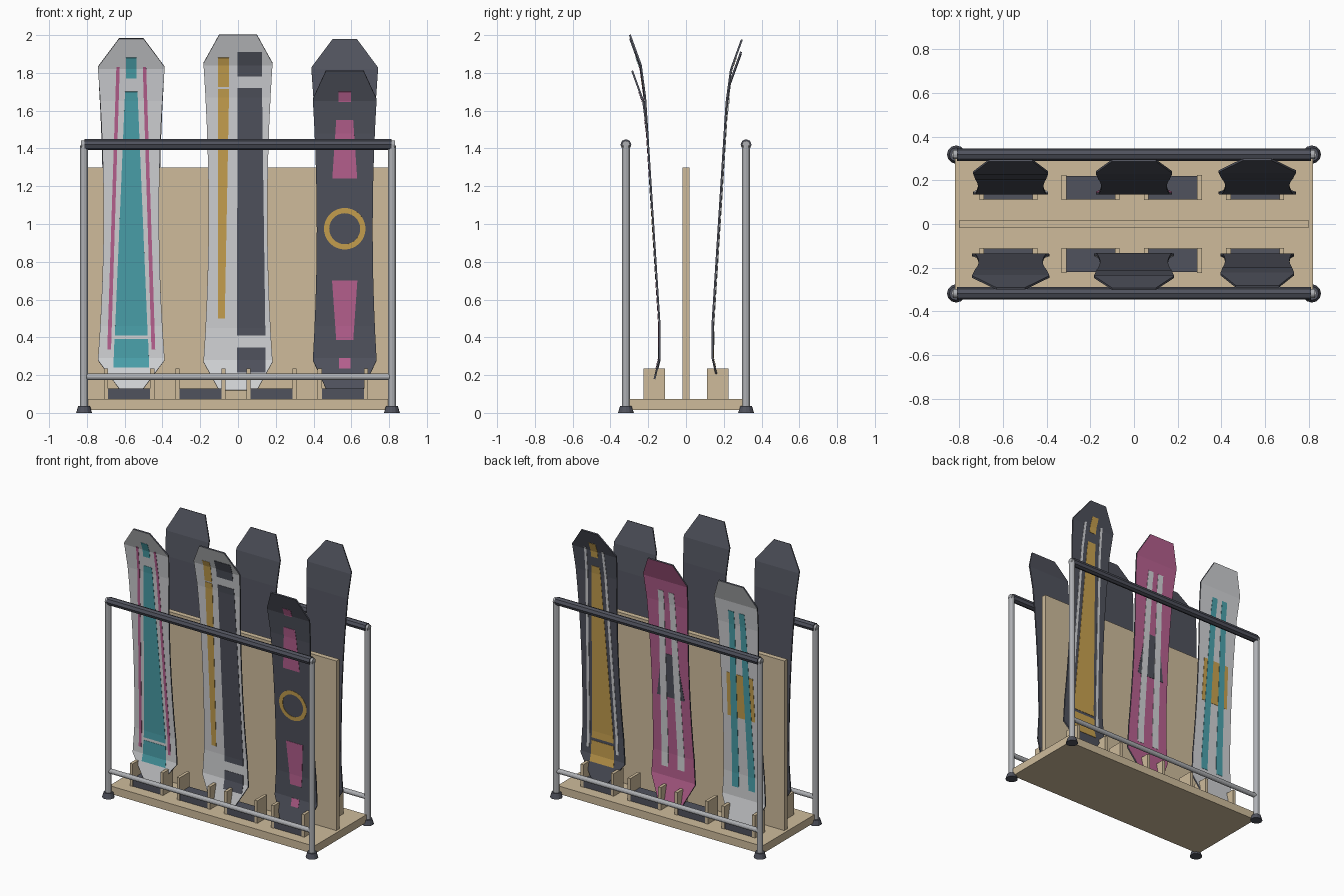
import bpy, bmesh, math
from mathutils import Vector

cube = bpy.data.objects.get("Cube")
if cube:
    bpy.data.objects.remove(cube, do_unlink=True)


def material(name, rgb):
    m = bpy.data.materials.new(name)
    m.use_nodes = True
    m.diffuse_color = (*rgb, 1)
    m.node_tree.nodes["Principled BSDF"].inputs["Base Color"].default_value = (*rgb, 1)
    return m


WOOD = material("pale wood", (0.62, 0.50, 0.33))
METAL = material("brushed metal", (0.42, 0.43, 0.45))
DARK = material("charcoal", (0.08, 0.085, 0.11))
WHITE = material("off white", (0.64, 0.65, 0.67))
TEAL = material("teal", (0.07, 0.36, 0.41))
PINK = material("magenta pink", (0.48, 0.12, 0.28))
GOLD = material("gold", (0.58, 0.36, 0.08))


def finish(name, bm, *mats):
    mesh = bpy.data.meshes.new(name)
    bm.to_mesh(mesh)
    bm.free()
    for m in mats:
        mesh.materials.append(m)
    ob = bpy.data.objects.new(name, mesh)
    bpy.context.collection.objects.link(ob)
    return ob


def box(name, mat, x, y, z):
    """Box from (min, max) pairs."""
    bm = bmesh.new()
    bmesh.ops.create_cube(bm, size=1)
    for v in bm.verts:
        v.co = Vector([(a + b) / 2 + c * (b - a) for c, (a, b) in zip(v.co, (x, y, z))])
    return finish(name, bm, mat)


def tube(name, mat, start, end, r1, r2=None, sides=12):
    """Capped tube or cone between two points."""
    start, end = Vector(start), Vector(end)
    axis = end - start
    bm = bmesh.new()
    bmesh.ops.create_cone(bm, cap_ends=True, segments=sides, radius1=r1,
                          radius2=r2 or r1, depth=axis.length)
    turn = axis.to_track_quat('Z', 'Y')
    for v in bm.verts:
        v.co = turn @ v.co + (start + end) / 2
    return finish(name, bm, mat)


# Curvature of a board: (distance from the end, outward kick)
KICK = [(0, 0.06), (0.16, 0.012), (0.33, 0)]


class Board:
    def __init__(self, name, x, side, bottom, top, half, waist, tip, mat):
        self.name, self.x, self.side = name, x, side
        self.bottom, self.top = bottom, top
        # outline: narrow ends, wide shoulders, curved sidecut
        low, high = bottom + 0.15, top - 0.15
        rows = [(bottom, -tip, tip)]
        for i in range(11):
            t = i / 5 - 1
            w = waist + (half - waist) * t * t
            rows.append((low + (high - low) * i / 10, -w, w))
        rows.append((top, -tip, tip))
        body = self.strip("board", rows, 0, 0.01, mat, DARK)
        mod = body.modifiers["Solidify"]
        mod.material_offset = mod.material_offset_rim = 1

    def point(self, u, z, lift):
        d = min(z - self.bottom, self.top - z)
        kick = 0
        for (d0, k0), (d1, k1) in zip(KICK, KICK[1:]):
            if d0 <= d <= d1:
                kick = k0 + (k1 - k0) * (d - d0) / (d1 - d0)
        y = 0.138 + (z - 0.36) * 0.0635 + kick + lift
        return (self.x - self.side * u, self.side * y, z)

    def plate(self, part, bm, thick, *mats):
        ob = finish(self.name + "_" + part, bm, *mats)
        mod = ob.modifiers.new("Solidify", 'SOLIDIFY')
        mod.thickness, mod.offset = thick, -1
        return ob

    def strip(self, part, rows, lift, thick, *mats):
        """Plate on the board surface from (height, left, right) rows, low to high."""
        full = list(rows)
        for d, _ in KICK[1:]:
            for z in (self.bottom + d, self.top - d):
                for (za, la, ra), (zb, lb, rb) in zip(rows, rows[1:]):
                    if za < z < zb:
                        f = (z - za) / (zb - za)
                        full.append((z, la + (lb - la) * f, ra + (rb - ra) * f))
        bm = bmesh.new()
        last = None
        for z, l, r in sorted(full):
            pair = [bm.verts.new(self.point(u, z, lift)) for u in (l, r)]
            if last:
                bm.faces.new((last[0], last[1], pair[1], pair[0]))
            last = pair
        return self.plate(part, bm, thick, *mats)

    def decal(self, part, mat, z0, w0, z1, w1, c0=0, c1=None, lift=0.003):
        """Tapered stripe: height, half width and centre at both ends."""
        c1 = c0 if c1 is None else c1
        self.strip(part, [(z0, c0 - w0, c0 + w0), (z1, c1 - w1, c1 + w1)], lift, 0.002, mat)

    def ring(self, part, mat, z, inner, outer, n=32):
        bm = bmesh.new()
        loops = [[bm.verts.new(self.point(r * math.cos(a), z + r * math.sin(a), 0.003))
                  for a in (math.tau * i / n for i in range(n))] for r in (inner, outer)]
        for i in range(n):
            j = (i + 1) % n
            bm.faces.new((loops[0][i], loops[1][i], loops[1][j], loops[0][j]))
        self.plate(part, bm, 0.002, mat)


def spear_design(b, main, line):
    b.decal("long_wedge", main, 0.41, 0.087, 1.70, 0.033)
    b.decal("wedge_foot", main, 0.24, 0.095, 0.39, 0.089)
    b.decal("nose_block", main, 1.77, 0.027, 1.88, 0.027)
    for s in (-1, 1):
        b.decal("side_line", line, 0.335, 0.01, 1.83, 0.009, s * 0.117, s * 0.07)


def twin_stripe_design(b, stripe, patch, top_width):
    b.decal("middle_patch", patch, 0.88, 0.11, 1.2, top_width)
    for s in (-1, 1):
        b.decal("stripe", stripe, 0.36, 0.027, 1.67, 0.022, s * 0.066, s * 0.042, 0.005)


# Front boards
b = Board("front_right", -0.565, -1, 0.13, 1.98, 0.177, 0.147, 0.065, WHITE)
spear_design(b, TEAL, PINK)

b = Board("front_middle", 0, -1, 0.12, 2.0, 0.183, 0.156, 0.1, WHITE)
b.decal("gold_stripe", GOLD, 0.5, 0.018, 1.715, 0.029, -0.088, -0.076)
b.decal("gold_block", GOLD, 1.725, 0.029, 1.88, 0.029, -0.076)
b.decal("dark_tail", DARK, 0.215, 0.075, 0.345, 0.075, 0.07)
b.decal("dark_stripe", DARK, 0.41, 0.075, 1.72, 0.065, 0.07, 0.062)
b.decal("dark_nose", DARK, 1.78, 0.065, 1.91, 0.065, 0.062)

b = Board("front_left", 0.565, -1, 0.13, 1.81, 0.169, 0.148, 0.1, DARK)
b.decal("tail_square", PINK, 0.235, 0.03, 0.29, 0.03)
b.decal("lower_wedge", PINK, 0.385, 0.045, 0.70, 0.067)
b.decal("upper_wedge", PINK, 1.24, 0.066, 1.55, 0.045)
b.decal("nose_square", PINK, 1.645, 0.032, 1.70, 0.032)
b.ring("ring", GOLD, 0.975, 0.082, 0.11)

# Back boards
b = Board("back_left", 0.565, 1, 0.13, 1.975, 0.177, 0.147, 0.065, DARK)
spear_design(b, GOLD, WHITE)
b = Board("back_middle", 0, 1, 0.13, 1.91, 0.175, 0.15, 0.1, PINK)
twin_stripe_design(b, WHITE, DARK, 0.06)
b = Board("back_right", -0.565, 1, 0.13, 1.9, 0.172, 0.15, 0.1, WHITE)
twin_stripe_design(b, TEAL, GOLD, 0.105)

# Wooden base and centre panel
box("base", WOOD, (-0.82, 0.82), (-0.3, 0.3), (0.016, 0.073))
box("centre_panel", WOOD, (-0.8, 0.8), (-0.018, 0.018), (0.073, 1.3))

# Frame, feet and slots on both sides
for s, label in ((-1, "front"), (1, "back")):
    y = s * 0.318
    for x in (-0.815, 0.815):
        tube(label + "_post", METAL, (x, y, 0.03), (x, y, 1.415), 0.021)
        tube(label + "_foot", DARK, (x, y, 0), (x, y, 0.037), 0.042, 0.031)
    tube(label + "_top_bar", METAL, (-0.83, y, 1.42), (0.83, y, 1.42), 0.021)
    tube(label + "_grip", DARK, (-0.812, y, 1.42), (0.812, y, 1.42), 0.029, sides=8)
    tube(label + "_lower_bar", METAL, (-0.815, y, 0.191), (0.815, y, 0.191), 0.017)
    for i in range(4):
        x = -0.576 + 0.377 * i
        depth = tuple(sorted((s * 0.11, s * 0.224)))
        for e in (-1, 1):
            c = x + e * 0.122
            box(label + "_divider", WOOD, (c - 0.011, c + 0.011), depth, (0.07, 0.236))
        box(label + "_slot_pad", DARK, (x - 0.111, x + 0.111),
            tuple(sorted((s * 0.112, s * 0.22))), (0.07, 0.13))
